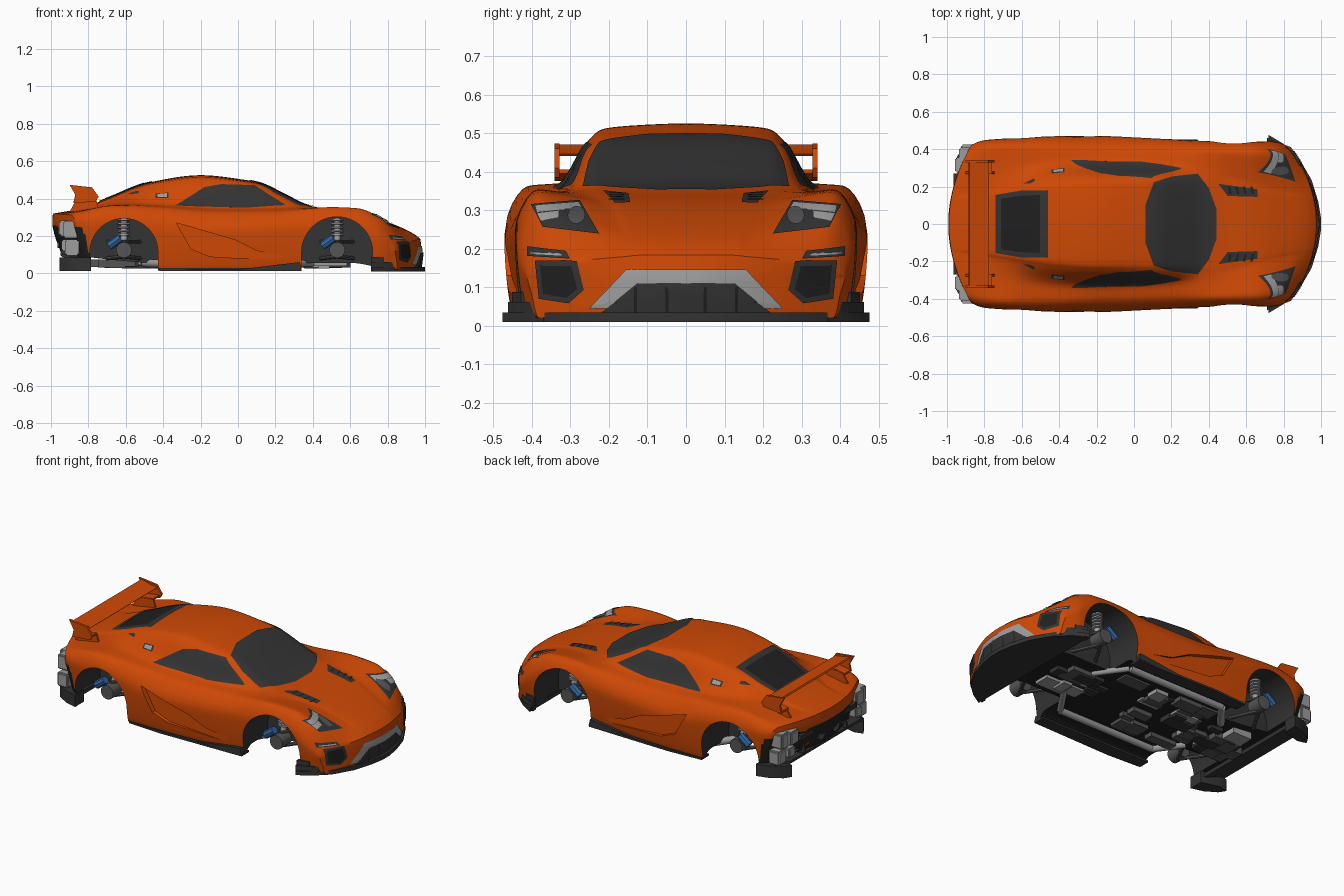
import bpy, bmesh, math, random
from mathutils import Vector, Matrix

cube = bpy.data.objects.get("Cube")
if cube:
    bpy.data.objects.remove(cube, do_unlink=True)


def material(name, *rgb):
    m = bpy.data.materials.new(name)
    m.use_nodes = True
    m.diffuse_color = (*rgb, 1)
    m.node_tree.nodes["Principled BSDF"].inputs["Base Color"].default_value = (*rgb, 1)
    return m


orange = material("orange paint", .62, .066, .0015)
trim = material("dark trim", .033, .033, .033)
black = material("black underbody", .014, .014, .014)
grey = material("grey metal", .34, .34, .34)
steel = material("dark steel", .09, .09, .09)
blue = material("blue caliper", .03, .13, .36)


# ---- helpers ----
def flow(keys, t):
    """Smooth curve through (t, value) keys without overshoot."""
    xs, vs = zip(*keys)
    t = min(max(t, xs[0]), xs[-1])
    d = [(b[1] - a[1]) / (b[0] - a[0]) for a, b in zip(keys, keys[1:])]
    m = [d[0]] + [2 * a * b / (a + b) if a * b > 0 else 0 for a, b in zip(d, d[1:])] + [d[-1]]
    i = sum(t >= x for x in xs[1:-1])
    h = xs[i + 1] - xs[i]
    s = (t - xs[i]) / h
    r = 1 - s
    return r * r * ((1 + 2 * s) * vs[i] + s * h * m[i]) + s * s * ((3 - 2 * s) * vs[i + 1] - r * h * m[i + 1])


def place(u, v, w, axis):
    return Vector({"x": (w, u, v), "y": (u, w, v), "z": (u, v, w)}[axis])


def prism(bm, pts, axis, a, b, index=0):
    rings = [[bm.verts.new(place(u, v, w, axis)) for u, v in pts] for w in (a, b)]
    faces = [bm.faces.new(r) for r in rings]
    for i in range(len(pts)):
        faces.append(bm.faces.new((rings[0][i - 1], rings[0][i], rings[1][i], rings[1][i - 1])))
    for f in faces:
        f.material_index = index
    bmesh.ops.recalc_face_normals(bm, faces=faces)


def box(bm, x, y, z):
    prism(bm, [(x[0], y[0]), (x[1], y[0]), (x[1], y[1]), (x[0], y[1])], "z", *z)


def tube(bm, p, q, r, sides=16):
    p, q = Vector(p), Vector(q)
    turn = (q - p).to_track_quat("Z", "Y").to_matrix().to_4x4()
    bmesh.ops.create_cone(bm, cap_ends=True, segments=sides, radius1=r, radius2=r,
                          depth=(q - p).length, matrix=Matrix.Translation((p + q) / 2) @ turn)


def smooth(ob):
    bpy.ops.object.select_all(action="DESELECT")
    ob.select_set(True)
    bpy.context.view_layer.objects.active = ob
    bpy.ops.object.shade_smooth_by_angle(angle=math.radians(35))


def finish(name, bm, *mats, mirror=False):
    if mirror:
        new = bmesh.ops.duplicate(bm, geom=bm.verts[:] + bm.edges[:] + bm.faces[:])["geom"]
        for v in new:
            if isinstance(v, bmesh.types.BMVert):
                v.co.y *= -1
        bmesh.ops.reverse_faces(bm, faces=[f for f in new if isinstance(f, bmesh.types.BMFace)])
    me = bpy.data.meshes.new(name)
    bm.to_mesh(me)
    for m in mats:
        me.materials.append(m)
    ob = bpy.data.objects.new(name, me)
    bpy.context.collection.objects.link(ob)
    smooth(ob)
    return ob


# ---- body shell: sections driven by curves along the length ----
roof = [(-1, .318), (-.85, .345), (-.7, .4), (-.47, .487), (-.2, .525), (.05, .498), (.12, .483), (.25, .422),
        (.37, .365), (.46, .347), (.65, .32), (.85, .255), (.95, .205), (.985, .175)]
roof_drop = [(-1, 0), (-.7, .02), (-.45, .035), (-.2, .043), (.1, .03), (.3, .02), (.45, .003), (.985, .004)]
roof_wide = [(-1, .15), (-.7, .195), (-.45, .235), (-.2, .253), (.1, .253), (.4, .26), (.7, .2), (.985, .15)]
belt_wide = [(-1, .27), (-.7, .3), (-.35, .335), (0, .33), (.3, .312), (.75, .27), (.985, .24)]
belt = [(-1, .315), (-.8, .345), (-.6, .372), (-.35, .362), (0, .35), (.3, .35), (.6, .335),
        (.85, .26), (.985, .165)]
crest_wide = [(-1, .38), (-.6, .41), (-.3, .41), (.3, .39), (.8, .375), (.985, .35)]
crest = [(-1, .31), (-.85, .335), (-.65, .363), (-.4, .35), (-.1, .325), (.2, .33), (.5, .354),
         (.65, .348), (.8, .3), (.9, .235), (.985, .15)]
side_wide = [(-1, .42), (-.8, .45), (-.25, .472), (.1, .458), (.35, .445), (.8, .44), (.985, .41)]
side = [(-1, .27), (-.6, .27), (-.2, .22), (.3, .24), (.6, .25), (.985, .125)]
sill = [(-1, .07), (-.8, .045), (-.4, .015), (.4, .015), (.985, .02)]
floor_rise = [(-.8, .04), (.6, .04), (.8, .006)]


def section(x):
    zb, w, c = flow(sill, x), flow(side_wide, x), flow(roof, x)
    zf = zb + flow(floor_rise, x)
    rw, drop = flow(roof_wide, x), flow(roof_drop, x)
    inner = (rw * .83, c - drop * .3)
    pts = [(0, zf), (w - .1, zf), (w - .03, zb), (w - .012, zb + .06), (w, flow(side, x)),
           (flow(crest_wide, x), flow(crest, x)), (flow(belt_wide, x), flow(belt, x)),
           (rw, c - drop), inner, (0, c), (-inner[0], inner[1])]
    ys, zs = [list(enumerate(k)) for k in zip(*pts)]
    half = [(flow(ys, i / 5), flow(zs, i / 5)) for i in range(46)]
    return half + [(-y, z) for y, z in half[-2:0:-1]]


def warp(x, y, z):
    """Round the nose and tail in plan, and tuck the tail in below its lip."""
    nose = max(0, (x - .5) / .48)
    tail = max(0, (-x - .7) / .3)
    return (x - .82 * nose ** 2 * y * y + .72 * tail ** 2 * y * y + .3 * tail * max(0, .26 - z), y, z)


def cap(x, out):
    ring = section(x)
    mid = (flow(sill, x) + flow(roof, x)) / 2
    return [(x + out * (1 - s), [(y * s, mid + (z - mid) * s) for y, z in ring]) for s in (.1, .3, .5, .7, .88)]


START, END, STEPS = -.99, .975, 80
stations = [START + (END - START) * i / STEPS for i in range(STEPS + 1)]
rows = cap(START, -.008) + [(x, section(x)) for x in stations] + cap(END, .01)[::-1]
shell = bmesh.new()
loops = [[shell.verts.new(warp(x, y, z)) for y, z in ring] for x, ring in rows]
for a, b in zip(loops, loops[1:]):
    for i in range(len(a)):
        shell.faces.new((a[i - 1], a[i], b[i], b[i - 1]))
shell.faces.new(loops[0])
shell.faces.new(loops[-1])
bmesh.ops.recalc_face_normals(shell, faces=shell.faces[:])
body = finish("body", shell, orange, trim, black)

# wheel wells and door scoops carved from the shell
WHEELS = ((.53, .19), (-.61, .182))
bm = bmesh.new()
for x, r in WHEELS:
    arch = [(x + r * math.cos(math.pi * i / 24), .112 + r * math.sin(math.pi * i / 24)) for i in range(25)]
    prism(bm, [(x + r, -.1)] + arch + [(x - r, -.1)], "y", .2, .6, 1)
prism(bm, [(-.33, .27), (-.25, .13), (-.15, .09), (.2, .07), (.26, .09), (.1, .12), (-.02, .18)], "y", .44, .6)
cutter = finish("cutter", bm, orange, trim, black, mirror=True)
cutter.hide_render = True
mod = body.modifiers.new("carve", "BOOLEAN")
mod.operation, mod.solver, mod.object = "DIFFERENCE", "EXACT", cutter
carved = bpy.data.meshes.new_from_object(body.evaluated_get(bpy.context.evaluated_depsgraph_get()))
body.modifiers.clear()
body.data = carved
bpy.data.objects.remove(cutter, do_unlink=True)
for p in carved.polygons:
    c, n = p.center, p.normal
    if p.material_index == 0:
        under = n.z < -.5 and c.z < .15
        behind = n.x < -.35 and c.z < .25 and c.x < -.75
        p.material_index = 2 if under or behind else 1 if c.z < .025 else 0
smooth(body)


# ---- painted and glazed panels trimmed out of the shell surface ----
def panel(name, axis, pts, mat, mirror=False, lift=.004):
    bm = shell.copy()
    bm.normal_update()
    d = place(0, 0, 1, axis)
    bmesh.ops.delete(bm, geom=[f for f in bm.faces if f.normal.dot(d) < .15 or f.calc_center_median().dot(d) < .05],
                     context="FACES")
    loop = list(zip(pts, pts[1:] + pts[:1]))
    turn = 1 if sum(a[0] * b[1] - a[1] * b[0] for a, b in loop) > 0 else -1
    for a, b in loop:
        out = place(turn * (b[1] - a[1]), -turn * (b[0] - a[0]), 0, axis)
        bmesh.ops.bisect_plane(bm, geom=bm.verts[:] + bm.edges[:] + bm.faces[:],
                               plane_co=place(*a, 0, axis), plane_no=out, clear_outer=True)
    bm.normal_update()
    for v, n in [(v, v.normal.copy()) for v in bm.verts]:
        v.co += n * lift
    finish(name, bm, mat, mirror=mirror)


def both(pts):
    """Close a half outline, given as (along, across), over the centre line."""
    return pts + [(u, -v) for u, v in pts[::-1]]


def over(pts):
    return pts + [(-u, v) for u, v in pts[::-1]]


panel("windshield", "z", both([(.06, .1), (.105, .222), (.2, .252), (.34, .268), (.4, .19), (.44, .08)]), trim)
panel("rear_window", "z", both([(-.74, .155), (-.6, .178), (-.46, .18)]), trim)
panel("rear_window_pane", "z", both([(-.71, .135), (-.6, .15), (-.5, .155)]), black, lift=.006)
panel("side_window", "y", [(-.335, .36), (-.18, .459), (-.09, .475), (.09, .468), (.255, .363), (.03, .348), (-.26, .356)],
      trim, True)
panel("rear_quarter_intake", "y", [(-.44, .4), (-.37, .4), (-.37, .43), (-.44, .425)], trim, True)
panel("rear_quarter_opening", "y", [(-.43, .405), (-.38, .405), (-.38, .425), (-.43, .42)], grey, True, .007)
panel("rear_quarter_slot", "y", [(-.59, .42), (-.53, .425), (-.53, .437), (-.55, .436)], trim, True)
panel("hood_vent", "z", [(.45, .215), (.66, .185), (.66, .145), (.5, .15)], trim, True)
for k in range(4):
    x = .5 + k * .04
    panel("hood_vent_slat", "z", [(x, .2), (x + .012, .2), (x + .022, .16), (x + .01, .16)], black, True, .007)
panel("headlight", "x", [(.4, .313), (.277, .323), (.225, .236), (.37, .254)], trim, True)
panel("headlight_strip", "x", [(.39, .308), (.28, .316), (.27, .3), (.385, .29)], grey, True, .007)
panel("headlight_blade", "x", [(.385, .288), (.33, .294), (.33, .276), (.375, .268)], grey, True, .007)
lens = [(.285 + .023 * math.cos(i * math.pi / 6), .28 + .023 * math.sin(i * math.pi / 6)) for i in range(12)]
panel("headlight_lens", "x", lens, steel, True, .009)
panel("bumper_intake", "x", [(.39, .168), (.282, .168), (.264, .093), (.303, .058), (.38, .07)], trim, True)
panel("bumper_intake_mesh", "x", [(.375, .155), (.295, .155), (.28, .095), (.308, .072), (.368, .083)], black, True, .007)
panel("bumper_slit", "x", [(.41, .205), (.31, .192), (.3, .172), (.41, .18)], trim, True)
panel("bumper_slit_strip", "x", [(.4, .19), (.32, .184), (.32, .178), (.4, .184)], grey, True, .007)
panel("grille_surround", "x", over([(.25, .045), (.155, .145)]), grey)
panel("grille", "x", over([(.235, .02), (.125, .11)]), trim, lift=.007)
for k in (.045, .125):
    panel("grille_bar", "x", [(k, .035), (k + .008, .035), (k + .008, .1), (k, .1)], black, True, .009)

# ---- aero parts ----
bm = bmesh.new()
prism(bm, both([(.72, .476), (.8, .428), (.88, .355), (.95, .235), (.985, .12), (1, .03)]), "z", .01, .034)
finish("front_splitter", bm, trim)
bm = bmesh.new()
prism(bm, [(.71, .462), (.8, .424), (.865, .37), (.855, .35), (.79, .4), (.71, .43)], "z", .01, .062)
prism(bm, [(.71, .452), (.78, .428), (.78, .41), (.71, .43)], "z", .062, .088)
finish("splitter_fin", bm, trim, mirror=True)
bm = bmesh.new()
prism(bm, [(-.42, .45), (-.2, .462), (.34, .45), (.34, .38), (-.42, .38)], "z", .012, .024)
prism(bm, [(0, .02), (.34, .02), (.33, .06), (.2, .045)], "y", .4, .453)
finish("side_skirt", bm, trim, mirror=True)
bm = bmesh.new()
prism(bm, [(-.785, .36), (-.785, .448), (-.86, .428), (-.93, .385), (-.955, .345), (-.9, .33)], "z", .012, .085)
finish("rear_corner", bm, trim, mirror=True)
bm = bmesh.new()
prism(bm, [(-.945, .09), (-.8, .045), (-.8, .07), (-.945, .105)], "y", -.35, .35)
for k in range(-2, 3):
    prism(bm, [(-.95, .095), (-.85, .065), (-.88, .16), (-.94, .16)], "y", k * .1 - .005, k * .1 + .005)
box(bm, (-.965, -.9), (-.27, .27), (.205, .235))
finish("rear_diffuser", bm, trim)

# rear light clusters and exhausts
bm = bmesh.new()
box(bm, (-.935, -.85), (.335, .408), (.19, .28))
box(bm, (-.925, -.85), (.35, .425), (.095, .18))
box(bm, (-.958, -.88), (.275, .355), (.2, .282))
box(bm, (-.945, -.88), (.29, .35), (.12, .18))
bmesh.ops.bevel(bm, geom=bm.edges[:], offset=.008, segments=2, affect="EDGES")
finish("rear_cluster", bm, grey, mirror=True)
bm = bmesh.new()
tube(bm, (-.965, .07, .165), (-.88, .07, .165), .03, 20)
finish("exhaust", bm, steel, mirror=True)

# rear wing
bm = bmesh.new()
prism(bm, [(-.885, .462), (-.84, .444), (-.78, .44), (-.775, .446), (-.83, .455), (-.88, .47)], "y", -.335, .335)
finish("wing_blade", bm, orange)
bm = bmesh.new()
prism(bm, [(-.9, .473), (-.78, .46), (-.745, .41), (-.76, .385), (-.88, .375), (-.87, .42)], "y", .328, .341)
prism(bm, [(-.88, .375), (-.76, .395), (-.76, .405), (-.88, .387)], "y", .27, .33)
prism(bm, [(-.9, .33), (-.74, .33), (-.76, .4), (-.87, .385)], "y", .268, .28)
finish("wing_support", bm, orange, mirror=True)

# ---- suspension in each wheel well ----
for (x, r), end in zip(WHEELS, ("front", "rear")):
    bm = bmesh.new()
    tube(bm, (x, .32, .17), (x, .3, .295), .018)
    for k in range(5):
        z = .2 + k * .02
        tube(bm, (x, .315, z), (x, .314, z + .009), .033)
    finish(end + "_spring", bm, grey, mirror=True)
    bm = bmesh.new()
    tube(bm, (x, .3, .125), (x, .39, .125), .042, 20)
    for dx in (-.09, .09):
        tube(bm, (x + dx, .19, .08), (x, .35, .09), .011, 8)
        tube(bm, (x + dx, .19, .17), (x, .35, .17), .009, 8)
    finish(end + "_hub", bm, steel, mirror=True)
    bm = bmesh.new()
    tube(bm, (x - .08, .375, .145), (x - .02, .375, .19), .023, 8)
    finish(end + "_caliper", bm, blue, mirror=True)

# ---- machinery under the floor ----
random.seed(4)
for name, mat, count in (("floor_modules", steel, 26), ("floor_brackets", grey, 12), ("floor_covers", trim, 16)):
    bm = bmesh.new()
    for k in range(count):
        x, y = random.uniform(-.72, .55), random.uniform(-.12, .12)
        if -.38 < x < .25:
            y *= 2
        w, h = random.uniform(.03, .09), random.uniform(.015, .05)
        box(bm, (x - w, x + w), (y - h, y + h), (random.uniform(.025, .045), .075))
    finish(name, bm, mat)
bm = bmesh.new()
tube(bm, (-.38, .3, .05), (.28, .3, .05), .022)
tube(bm, (-.38, .3, .05), (-.5, .15, .055), .022)
tube(bm, (.28, .3, .05), (.4, .12, .055), .018)
finish("floor_pipes", bm, grey, mirror=True)
shell.free()
